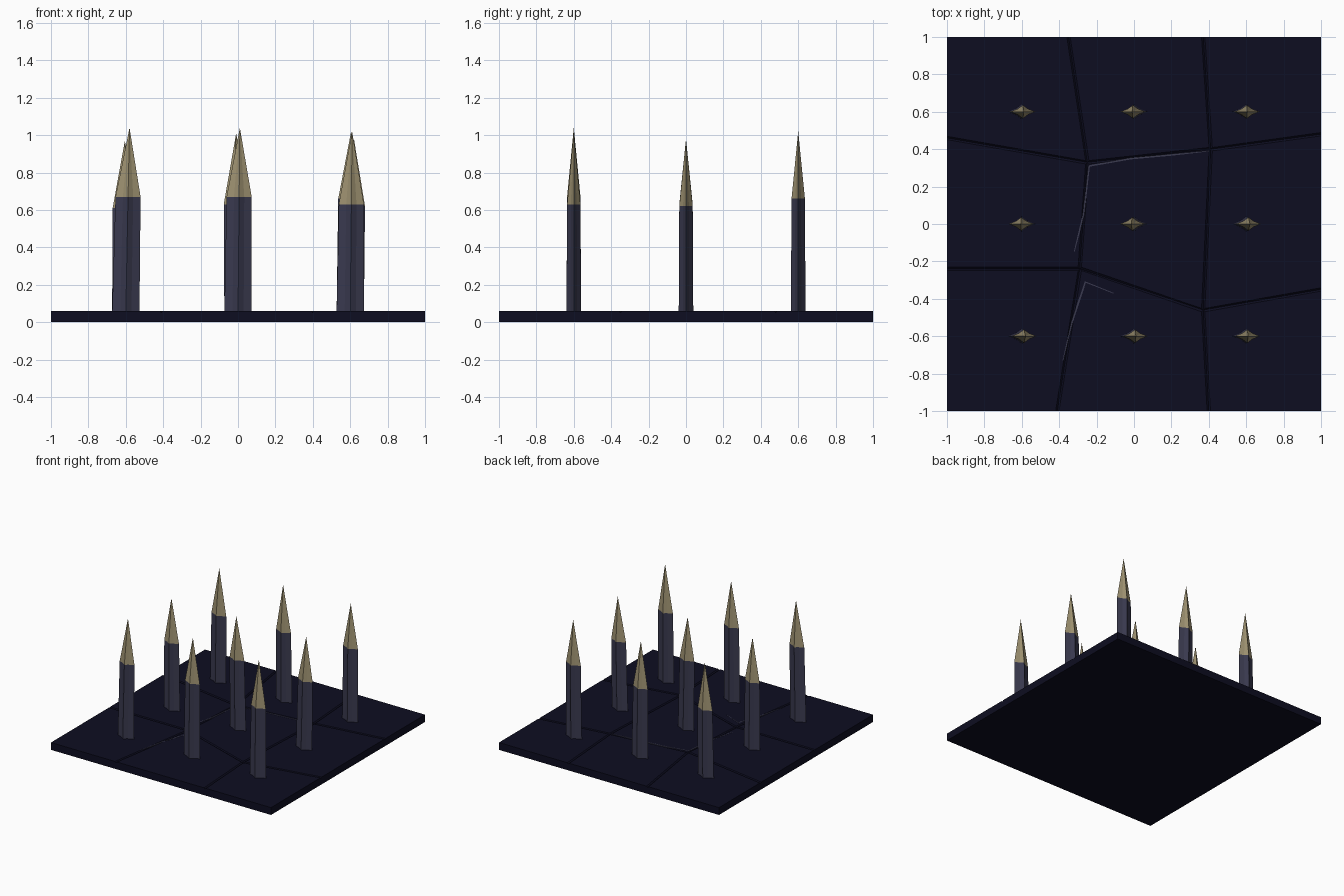
import bpy, bmesh
from mathutils import Vector

if "Cube" in bpy.data.objects:
    bpy.data.objects.remove(bpy.data.objects["Cube"])


def material(name, rgb):
    m = bpy.data.materials.new(name)
    m.use_nodes = True
    m.diffuse_color = (*rgb, 1)
    m.node_tree.nodes["Principled BSDF"].inputs["Base Color"].default_value = (*rgb, 1)
    return m


STONE = material("dark navy stone", (0.004, 0.004, 0.015))
IRON = material("slate metal", (0.042, 0.042, 0.078))
BRASS = material("dull gold tip", (0.34, 0.285, 0.165))


def finish(bm, name, *mats):
    bmesh.ops.recalc_face_normals(bm, faces=bm.faces)
    mesh = bpy.data.meshes.new(name)
    bm.to_mesh(mesh)
    bm.free()
    for m in mats:
        mesh.materials.append(m)
    obj = bpy.data.objects.new(name, mesh)
    bpy.context.collection.objects.link(obj)
    return obj


def loft(bm, loops, caps=True):
    """Join equal vertex rings; returns the faces of each band."""
    rings = [[bm.verts.new(p) for p in loop] for loop in loops]
    n = len(rings[0])
    bands = []
    for a, b in zip(rings, rings[1:]):
        bands.append([bm.faces.new((a[i], a[(i + 1) % n], b[(i + 1) % n], b[i]))
                      for i in range(n)])
    if caps:
        bm.faces.new(rings[0][::-1])
        bm.faces.new(rings[-1])
    return rings, bands


# Base slab
SLAB, TOP = 0.052, 0.06
bm = bmesh.new()
square = [(-1, -1), (1, -1), (1, 1), (-1, 1)]
loft(bm, [[(x, y, z) for x, y in square] for z in (0, SLAB)])
finish(bm, "base_slab", STONE)

# Paving stones: irregular grid of slabs with sloped joints between them
nodes = [
    [(-1, -1), (-0.41, -1), (0.40, -1), (1, -1)],
    [(-1, -0.24), (-0.29, -0.24), (0.37, -0.46), (1, -0.35)],
    [(-1, 0.46), (-0.25, 0.33), (0.41, 0.40), (1, 0.48)],
    [(-1, 1), (-0.35, 1), (0.37, 1), (1, 1)],
]


def pulled_in(p, centre, amount):
    """Move a corner inward, leaving the outer border of the floor in place."""
    return [c if abs(c) == 1 else c + (amount if m > c else -amount)
            for c, m in zip(p, centre)]


bm = bmesh.new()
for r in range(3):
    for c in range(3):
        quad = [nodes[r][c], nodes[r][c + 1], nodes[r + 1][c + 1], nodes[r + 1][c]]
        centre = [sum(p[k] for p in quad) / 4 for k in (0, 1)]
        loft(bm, [[(*p, SLAB) for p in quad],
                  [(*pulled_in(p, centre, 0.009), TOP) for p in quad]])
finish(bm, "paving_stones", STONE)


# Pale worn edges along two joints
def worn_edge(name, path):
    bm = bmesh.new()
    rings = []
    last = len(path) - 1
    for i, p in enumerate(path):
        along = Vector(path[min(i + 1, last)]) - Vector(path[max(i - 1, 0)])
        half = Vector((-along.y, along.x)).normalized() * (0.002 if i in (0, last) else 0.005)
        a, b = Vector(p) + half, Vector(p) - half
        rings.append([(*a, SLAB), (*a, TOP + 0.001), (*b, TOP + 0.001), (*b, SLAB)])
    loft(bm, rings)
    finish(bm, name, IRON)


worn_edge("worn_edge_back", [(-0.32, -0.15), (-0.27, 0.05), (-0.24, 0.31),
                             (-0.02, 0.35), (0.2, 0.37), (0.4, 0.39)])
worn_edge("worn_edge_front", [(-0.38, -0.73), (-0.33, -0.52), (-0.26, -0.31), (-0.11, -0.37)])


# Spikes: four-pointed, slightly hollow blades with a coloured tip
HALF = [(0.073, 0), (0.03, 0.017), (0, 0.039), (-0.03, 0.017)]
SECTION = HALF + [(-x, -y) for x, y in HALF]


def spike(name, x, y, shoulder, apex, lean):
    bm = bmesh.new()
    loops = []
    for z, size, shift in ((0.045, 1, 0), (shoulder, 0.92, lean * 0.6)):
        loops.append([(x + shift + px * size, y + py * size, z) for px, py in SECTION])
    rings, _ = loft(bm, loops, caps=False)
    bm.faces.new(rings[0][::-1])
    tip = bm.verts.new((x + lean, y, apex))
    for i, v in enumerate(rings[1]):
        face = bm.faces.new((v, rings[1][(i + 1) % len(SECTION)], tip))
        face.material_index = 1
    finish(bm, name, IRON, BRASS)


# Column, row, shoulder height, apex height, sideways lean
spikes = [
    (-1, -1, 0.67, 1.04, 0.02), (0, -1, 0.67, 1.04, 0.01), (1, -1, 0.63, 1.02, 0.01),
    (-1, 0, 0.61, 0.97, -0.005), (0, 0, 0.63, 0.98, -0.015), (1, 0, 0.62, 0.98, 0.02),
    (-1, 1, 0.61, 0.99, 0.01), (0, 1, 0.63, 1.01, -0.01), (1, 1, 0.66, 1.02, 0.005),
]
SIDE = {-1: "right", 0: "centre", 1: "left"}
DEPTH = {-1: "front", 0: "middle", 1: "back"}
for col, row, shoulder, apex, lean in spikes:
    spike(f"spike_{DEPTH[row]}_{SIDE[col]}", col * 0.6, row * 0.6, shoulder, apex, lean)
